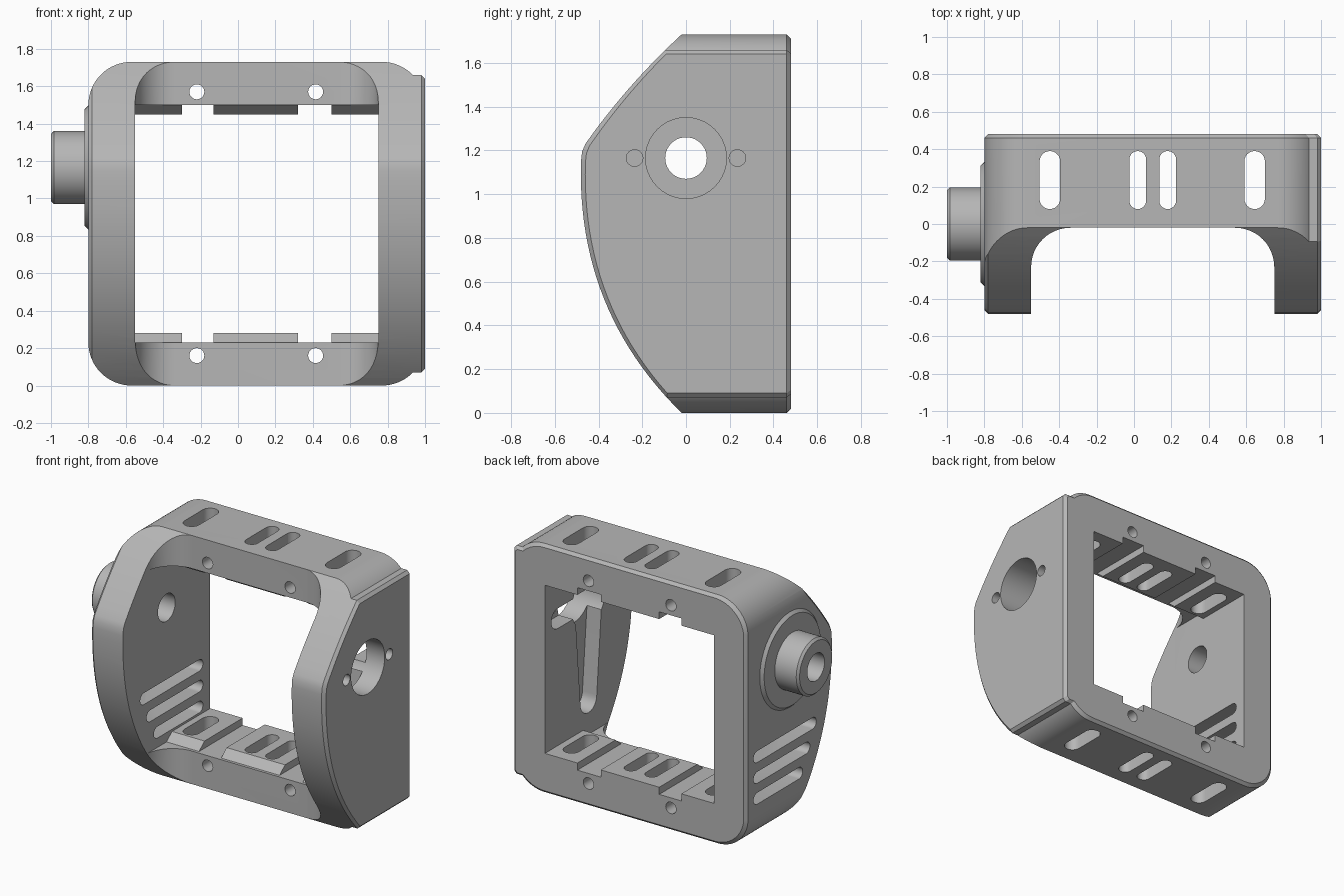
import bpy, bmesh, math
from mathutils import Vector

cube = bpy.data.objects.get("Cube")
if cube:
    bpy.data.objects.remove(cube, do_unlink=True)

grey = bpy.data.materials.new("plain grey")
grey.use_nodes = True
grey.diffuse_color = (0.47, 0.47, 0.47, 1)
grey.node_tree.nodes["Principled BSDF"].inputs["Base Color"].default_value = (0.47, 0.47, 0.47, 1)

MID = 0.865          # half height of the frame
AXLE = 1.165         # height of the pivot axis


def loft(name, pts, axis, rings, centre=(0, 0)):
    """Extrude a 2D outline along an axis; each ring is (position, u scale, v scale)."""
    bm = bmesh.new()
    loops = []
    for pos, su, sv in rings:
        loop = []
        for u, v in pts:
            u2 = centre[0] + (u - centre[0]) * su
            v2 = centre[1] + (v - centre[1]) * sv
            co = {"X": (pos, u2, v2), "Y": (u2, pos, v2), "Z": (u2, v2, pos)}[axis]
            loop.append(bm.verts.new(co))
        loops.append(loop)
    n = len(pts)
    for a, b in zip(loops, loops[1:]):
        for i in range(n):
            bm.faces.new((a[i], a[(i + 1) % n], b[(i + 1) % n], b[i]))
    bm.faces.new(loops[0])
    bm.faces.new(loops[-1])
    bmesh.ops.recalc_face_normals(bm, faces=bm.faces)
    me = bpy.data.meshes.new(name)
    bm.to_mesh(me)
    bm.free()
    me.materials.append(grey)
    ob = bpy.data.objects.new(name, me)
    bpy.context.collection.objects.link(ob)
    return ob


def prism(pts, axis, a, b):
    return loft("cutter", pts, axis, [(a, 1, 1), (b, 1, 1)])


def arc(cu, cv, r, start, end, n=12):
    return [(cu + r * math.cos(math.radians(start + (end - start) * i / n)),
             cv + r * math.sin(math.radians(start + (end - start) * i / n))) for i in range(n + 1)]


def circle(cu, cv, r, n=40):
    return arc(cu, cv, r, 0, 360, n)[:-1]


def rect(u0, u1, v0, v1):
    return [(u0, v0), (u1, v0), (u1, v1), (u0, v1)]


def curve(p0, p1, p2, n):
    p0, p1, p2 = Vector(p0), Vector(p1), Vector(p2)
    return [tuple(p0.lerp(p1, i / n).lerp(p1.lerp(p2, i / n), i / n)) for i in range(n + 1)]


def slot(u0, u1, v0, v1):
    """Round-ended slot, running along its longer side."""
    if u1 - u0 > v1 - v0:
        r, m = (v1 - v0) / 2, (v0 + v1) / 2
        return arc(u1 - r, m, r, -90, 90) + arc(u0 + r, m, r, 90, 270)
    r, m = (u1 - u0) / 2, (u0 + u1) / 2
    return arc(m, v1 - r, r, 0, 180) + arc(m, v0 + r, r, 180, 360)


def boolean(target, tool, operation="DIFFERENCE"):
    mod = target.modifiers.new("bool", "BOOLEAN")
    mod.operation, mod.solver, mod.object = operation, "EXACT", tool
    bpy.context.view_layer.objects.active = target
    bpy.ops.object.modifier_apply(modifier=mod.name)
    bpy.data.objects.remove(tool, do_unlink=True)


# Front outline: rounded corners, with a raised plate on the flat side
upper = [(1.0, MID), (1.0, 1.64), (0.98, 1.66), (0.935, 1.66)]
upper += arc(0.77, 1.5, 0.23, 45, 90, 8) + arc(-0.57, 1.5, 0.23, 90, 180, 16)
lower = [(x, 2 * MID - z) for x, z in reversed(upper[1:])]
frame = loft("bracket_frame", upper + lower, "Y",
             [(-0.6, 1, 1), (0.46, 1, 1), (0.48, 0.98, 0.978)], (0.1, MID))

# Side outline: bowed front, chamfered at both outer walls
side = curve((-0.48, 1.15), (-0.5, 0.47), (-0.02, 0.0), 24) + [(0.48, 0), (0.48, 2 * MID)]
side += curve((-0.02, 2 * MID), (-0.27, 1.5), (-0.46, 1.23), 10) + [(-0.475, 1.195)]
small = (0.958, 0.977)
boolean(frame, loft("side", side, "X",
                    [(-0.8, *small), (-0.78, 1, 1), (0.98, 1, 1), (1.0, *small)], (0, MID)),
        "INTERSECT")

# Main opening with stepped pads that slope down at the front
opening = [(-0.7, 0.23), (0.0, 0.23), (0.06, 0.28), (0.7, 0.28)]
opening += [(y, 2 * MID - z) for y, z in reversed(opening)]
boolean(frame, prism(opening, "X", -0.55, 0.75))
for x0, x1 in ((-0.3, -0.13), (0.32, 0.5)):
    boolean(frame, prism(rect(x0, x1, 0.23, 1.5), "Y", -0.7, 0.7))

# Front clearance with rounded inner corners
gap = [(-0.55, -0.7), (0.75, -0.7)] + arc(0.54, -0.23, 0.21, 0, 90) + arc(-0.34, -0.23, 0.21, 90, 180)
boolean(frame, prism(gap, "Z", -0.2, 2.0))

# Strap slots through the top and bottom bars
for x, w in ((-0.45, 0.11), (0.02, 0.09), (0.18, 0.09), (0.645, 0.11)):
    boolean(frame, prism(slot(x - w / 2, x + w / 2, 0.08, 0.39), "Z", -0.2, 2.0))

# Screw holes through the front of the bars
for x in (-0.22, 0.415):
    for z in (0.16, 1.57):
        boolean(frame, prism(circle(x, z, 0.04, 24), "Y", -0.7, 0.7))

# Vent slots in the hub wall
for front, z in ((-0.14, 0.335), (-0.22, 0.48), (-0.29, 0.625)):
    boolean(frame, prism(slot(front, 0.4, z - 0.04, z + 0.04), "X", -0.9, -0.5))

# Flat wall: drive hole, two screw holes, and the arm recess on its inner face
boolean(frame, prism(circle(0, AXLE, 0.185), "X", 0.7, 1.1))
for y in (-0.235, 0.235):
    boolean(frame, prism(circle(y, AXLE, 0.038, 24), "X", 0.7, 1.1))
arm = [(0.15, AXLE), (-0.15, AXLE)] + arc(0, 0.47, 0.09, 180, 360)
boolean(frame, prism(arm, "X", 0.7, 0.86))
boolean(frame, prism(slot(0, 0.41, AXLE - 0.07, AXLE + 0.07), "X", 0.7, 0.86))

# Pivot hub with flange, then the bore through it
hub_rings = [(-1.0, 0.92), (-0.985, 1), (-0.82, 1), (-0.82, 1.6), (-0.8, 1.7), (-0.7, 1.7)]
hub = loft("pivot_hub", circle(0, AXLE, 0.195, 64), "X", [(x, s, s) for x, s in hub_rings], (0, AXLE))
boolean(frame, hub, "UNION")
boolean(frame, prism(circle(0, AXLE, 0.095), "X", -1.1, -0.5))

# Smooth curved surfaces, keep hard edges
bpy.ops.object.select_all(action="DESELECT")
frame.select_set(True)
bpy.context.view_layer.objects.active = frame
bpy.ops.object.shade_smooth_by_angle(angle=math.radians(25))
